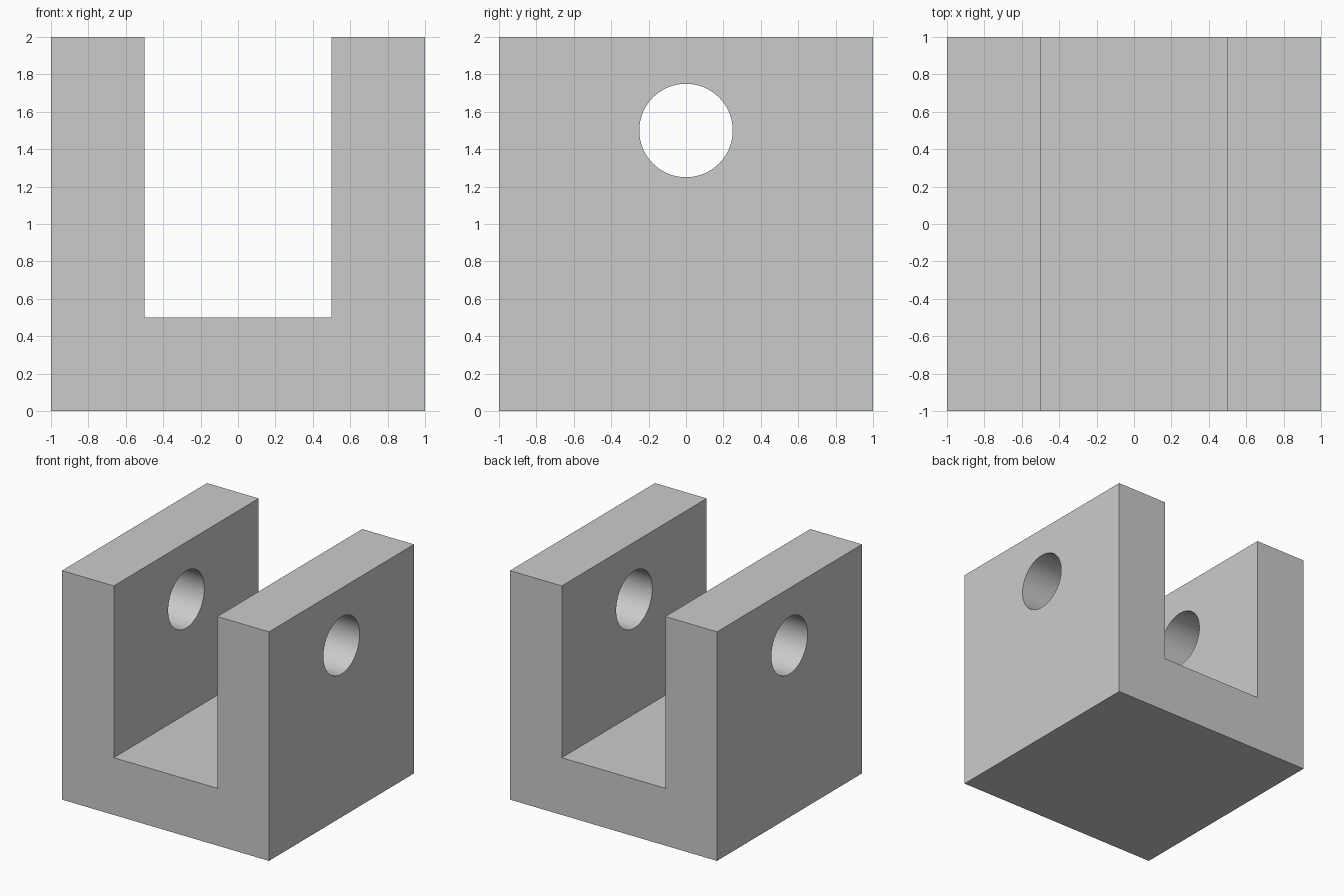
import bpy
import bmesh
import math

if "Cube" in bpy.data.objects:
    bpy.data.objects.remove(bpy.data.objects["Cube"])

# U-shaped clevis bracket: profile in x/z, extruded along y
profile = [(-1, 0), (1, 0), (1, 2), (0.5, 2), (0.5, 0.5),
           (-0.5, 0.5), (-0.5, 2), (-1, 2)]
bm = bmesh.new()
face = bm.faces.new([bm.verts.new((x, -1, z)) for x, z in profile])
ext = bmesh.ops.extrude_face_region(bm, geom=[face])
moved = [v for v in ext["geom"] if isinstance(v, bmesh.types.BMVert)]
bmesh.ops.translate(bm, verts=moved, vec=(0, 2, 0))
bmesh.ops.recalc_face_normals(bm, faces=bm.faces[:])
mesh = bpy.data.meshes.new("clevis_bracket")
bm.to_mesh(mesh)
bm.free()
bracket = bpy.data.objects.new("clevis_bracket", mesh)
bpy.context.collection.objects.link(bracket)

# Pin hole through both arms
bpy.ops.mesh.primitive_cylinder_add(vertices=64, radius=0.25, depth=3,
                                    location=(0, 0, 1.5),
                                    rotation=(0, math.pi / 2, 0))
cutter = bpy.context.object
cutter.name = "pin_hole_cutter"
cutter.hide_render = True

cut = bracket.modifiers.new("pin_hole", "BOOLEAN")
cut.operation = "DIFFERENCE"
cut.solver = "EXACT"
cut.object = cutter

# Apply the cut and discard the cutter
bpy.ops.object.select_all(action="DESELECT")
bracket.select_set(True)
bpy.context.view_layer.objects.active = bracket
bpy.ops.object.modifier_apply(modifier=cut.name)
bpy.data.objects.remove(cutter, do_unlink=True)
